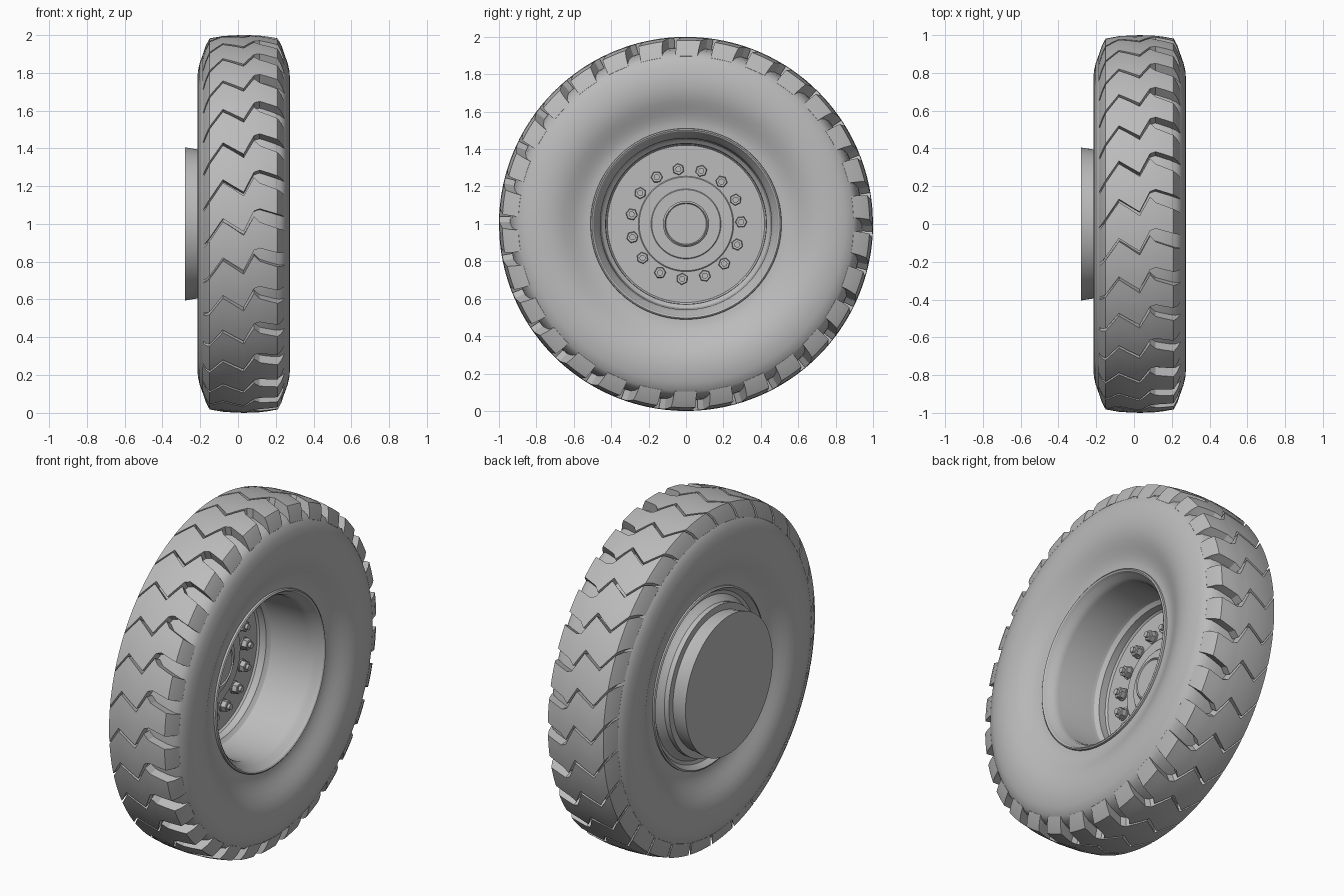
import bpy, bmesh, math
from math import sin, cos, pi, radians

cube = bpy.data.objects.get("Cube")
if cube:
    bpy.data.objects.remove(cube, do_unlink=True)

MID = 0.03      # centre plane of the tyre
LUGS = 30
PITCH = 2 * pi / LUGS

grey = bpy.data.materials.new("plain grey")
grey.use_nodes = True
grey.diffuse_color = (0.5, 0.5, 0.5, 1)
grey.node_tree.nodes["Principled BSDF"].inputs["Base Color"].default_value = (0.5, 0.5, 0.5, 1)


def finish(bm, name, angle=30):
    bmesh.ops.recalc_face_normals(bm, faces=bm.faces)
    mesh = bpy.data.meshes.new(name)
    bm.to_mesh(mesh)
    bm.free()
    mesh.materials.append(grey)
    ob = bpy.data.objects.new(name, mesh)
    bpy.context.collection.objects.link(ob)
    bpy.ops.object.select_all(action='DESELECT')
    ob.select_set(True)
    bpy.context.view_layer.objects.active = ob
    bpy.ops.object.shade_smooth_by_angle(angle=radians(angle))
    return ob


def polar(x, r, a):
    return (x, r * cos(a), 1 + r * sin(a))


def lathe(name, profile, closed=False, segs=128, y=0.0, z=0.0, turn=0.0):
    """Revolve (x, radius) points around the wheel axis; open ends get caps."""
    bm = bmesh.new()
    rings = []
    for x, r in profile:
        ring = []
        for i in range(segs):
            px, py, pz = polar(x, r, turn + 2 * pi * i / segs)
            ring.append(bm.verts.new((px, py + y, pz + z)))
        rings.append(ring)
    pairs = list(zip(rings, rings[1:]))
    if closed:
        pairs.append((rings[-1], rings[0]))
    for a, b in pairs:
        for i in range(segs):
            j = (i + 1) % segs
            bm.faces.new((a[i], a[j], b[j], b[i]))
    if not closed:
        bm.faces.new(rings[0])
        bm.faces.new(rings[-1])
    return finish(bm, name)


def interp(points, x):
    for (x0, y0), (x1, y1) in zip(points, points[1:]):
        if x <= x1:
            return y0 + (y1 - y0) * (x - x0) / (x1 - x0)
    return points[-1][1]


# Tyre body: half section from tread centre to bead, mirrored
half = [(0, .945), (.10, .94), (.16, .93), (.195, .915), (.217, .895), (.233, .85),
        (.242, .81), (.245, .77), (.243, .73), (.235, .69), (.222, .655),
        (.205, .62), (.19, .59), (.178, .56), (.172, .535), (.17, .51), (.13, .49)]
section = [(MID + u, r) for u, r in half]
section += [(MID - u, r) for u, r in reversed(half[1:])]
lathe("tyre_body", section, closed=True, segs=180)

# Tread lugs: blocks between neighbouring zigzag grooves
groove = [(-.225, -.15), (-.11, .02), (0, -.05), (.055, .055), (.225, 0)]
crown = [(0, 1.0), (.10, .996), (.18, .982), (.20, .945), (.216, .897)]
stations = [-.216, -.2, -.18, -.145, -.11, -.055, 0, .028, .055, .085, .13, .18, .2, .216]


def groove_width(u):
    return .016 if u < 0 else interp([(0, .02), (.055, .028), (.085, .07), (.225, .08)], u)


bm = bmesh.new()
STEPS = 4
for n in range(LUGS):
    start = radians(0) + n * PITCH
    grid = []
    for u in stations:
        top = interp(crown, abs(u))
        w = groove_width(u)
        a0 = start - interp(groove, u) + w / 2
        a1 = start - interp(groove, u) + PITCH - w / 2
        angles = [a0 + (a1 - a0) * i / STEPS for i in range(STEPS + 1)]
        low = min(top - .02, .92)
        uppers = [bm.verts.new(polar(MID + u, top, a)) for a in angles]
        lowers = [bm.verts.new(polar(MID + u * .96, low, a)) for a in angles]
        grid.append(uppers + lowers[::-1])
    for a, b in zip(grid, grid[1:]):
        for i in range(len(a)):
            j = (i + 1) % len(a)
            bm.faces.new((a[i], a[j], b[j], b[i]))
    bm.faces.new(grid[0])
    bm.faces.new(grid[-1])
finish(bm, "tread_lugs", 25)

# Rim: lipped barrel with a rounded ledge leading to the dished disc
lathe("rim", [
    (.19, .512), (.212, .510), (.217, .503), (.212, .495), (.19, .485), (.17, .468),
    (.14, .458), (-.08, .455), (-.10, .45), (-.112, .438), (-.118, .43), (-.17, .428),
    (-.17, .395), (-.19, .40), (-.165, .425), (-.14, .44), (-.12, .46), (-.125, .48),
    (-.145, .495), (-.155, .503), (-.15, .512), (-.11, .512), (-.08, .48), (.14, .48),
], closed=True)

# Rear drum and the disc face it carries
lathe("brake_drum", [(-.28, .405), (-.2, .392), (-.175, .392)])
lathe("wheel_disc", [(-.19, .43), (-.17, .43)])

# Hub steps
lathe("hub_plate", [(-.18, .255), (-.164, .255), (-.16, .25)])
lathe("hub_ring", [(-.18, .187), (-.154, .187), (-.15, .183)])
lathe("hub_cap", [(-.18, .123), (-.118, .123), (-.108, .113), (-.115, .108)], segs=64)

# Wheel nuts on studs
for n in range(15):
    a = radians(2 + 24 * n)
    y, z = .295 * cos(a), .295 * sin(a)
    lathe("nut_washer", [(-.18, .036), (-.163, .036)], segs=24, y=y, z=z)
    lathe("wheel_nut", [(-.17, .032), (-.135, .032), (-.131, .028)], segs=6, y=y, z=z, turn=a)
    lathe("wheel_stud", [(-.17, .016), (-.115, .016)], segs=16, y=y, z=z)
